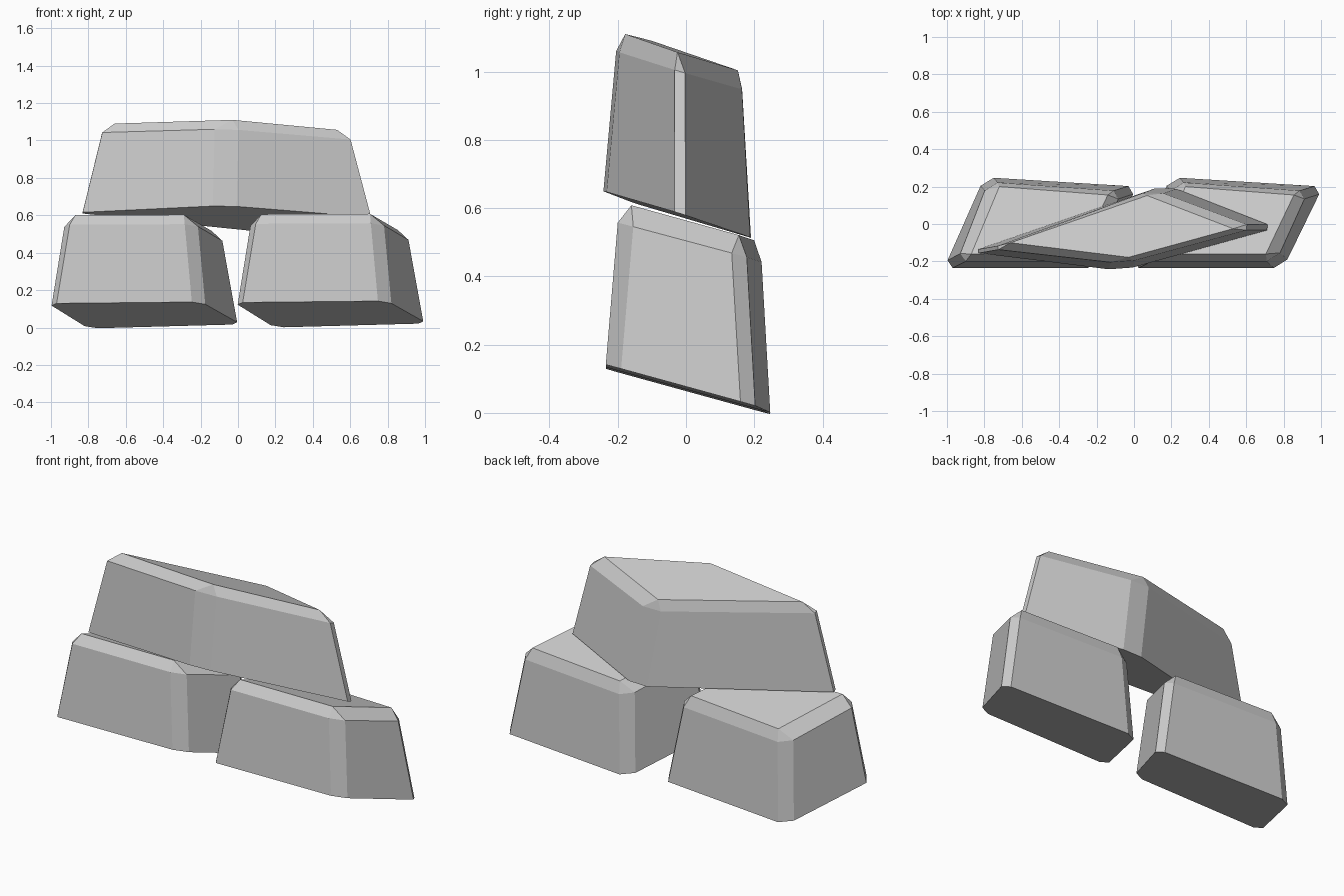
import bpy
import bmesh
from mathutils import Vector

cube = bpy.data.objects.get("Cube")
if cube:
    bpy.data.objects.remove(cube, do_unlink=True)

# Single metal colour
metal = bpy.data.materials.new("pale_grey_metal")
metal.use_nodes = True
grey = (0.6, 0.6, 0.6, 1)
metal.diffuse_color = grey
metal.node_tree.nodes["Principled BSDF"].inputs["Base Color"].default_value = grey


def clipped(corners, cuts):
    """Replace each corner by two points, one along each adjoining edge."""
    ring = []
    pts = [Vector(c) for c in corners]
    for i, p in enumerate(pts):
        for q in (pts[i - 1], pts[(i + 1) % 4]):
            ring.append(p + (q - p).normalized() * cuts[i])
    return ring


def on_plane(points, plane):
    """Lift plan points onto a tilted plane (height, x slope, y slope)."""
    h, sx, sy = plane
    return [(p[0], p[1], h + sx * p[0] + sy * p[1]) for p in points]


def ingot(name, base, shoulder, top, planes, cuts, offset=(0, 0, 0)):
    """Tapered bar with clipped corners and a bevelled upper rim."""
    bm = bmesh.new()
    rings = [clipped(base, cuts), clipped(shoulder, cuts), top]
    low, mid, high = [
        [bm.verts.new(Vector(p) + Vector(offset)) for p in on_plane(r, pl)]
        for r, pl in zip(rings, planes)]
    bm.faces.new(low[::-1])
    bm.faces.new(high)
    for i in range(8):
        j = (i + 1) % 8
        bm.faces.new((low[i], low[j], mid[j], mid[i]))
    for i in range(4):
        a, b, c = mid[2 * i], mid[2 * i + 1], mid[(2 * i + 2) % 8]
        bm.faces.new((a, b, high[i]))
        bm.faces.new((b, c, high[(i + 1) % 4], high[i]))
    mesh = bpy.data.meshes.new(name)
    bm.to_mesh(mesh)
    bm.free()
    mesh.materials.append(metal)
    obj = bpy.data.objects.new(name, mesh)
    bpy.context.collection.objects.link(obj)
    return obj


# Two lower bars, side by side
for name, offset in (("lower_right_ingot", (0, 0, 0)),
                     ("lower_left_ingot", (0.995, 0, 0.005))):
    ingot(name,
          [(-1.015, -.235), (-.197, -.235), (.015, .2), (-.8, .25)],
          [(-.945, -.2), (-.235, -.2), (-.065, .175), (-.78, .225)],
          [(-.87, -.16), (-.29, -.16), (-.14, .155), (-.72, .2)],
          [(.073, .01, -.28), (.5, .005, -.27), (.56, .005, -.28)],
          (.045, .05, .045, .05), offset)

# Upper bar, turned across the other two
ingot("upper_ingot",
      [(-.875, -.15), (-.07, -.25), (.76, -.02), (.17, .21)],
      [(-.77, -.132), (-.06, -.212), (.65, -.02), (.1, .185)],
      [(-.66, -.1), (-.03, -.178), (.53, -.025), (.07, .152)],
      [(.573, .008, -.32), (.998, -.005, -.3), (1.053, -.008, -.32)],
      (.045, .065, .05, .06))
